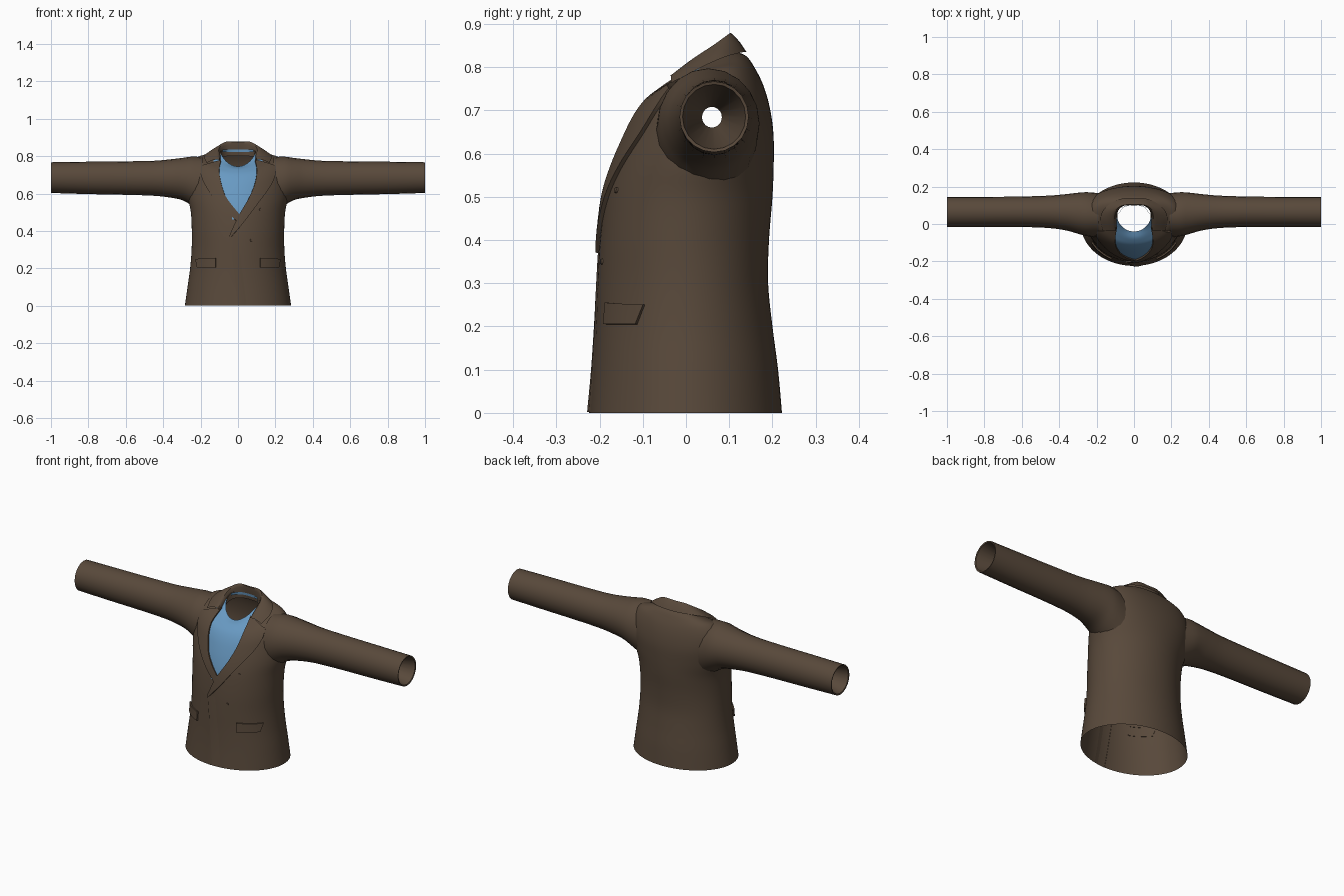
import bpy, bmesh, math
from mathutils import Vector
from mathutils.bvhtree import BVHTree

if "Cube" in bpy.data.objects:
    bpy.data.objects.remove(bpy.data.objects["Cube"])


def material(name, rgb):
    m = bpy.data.materials.new(name)
    m.diffuse_color = (*rgb, 1)
    m.use_nodes = True
    m.node_tree.nodes["Principled BSDF"].inputs["Base Color"].default_value = m.diffuse_color
    return m


BROWN = material("brown cloth", (0.098, 0.066, 0.043))
BLUE = material("blue shirt", (0.138, 0.32, 0.54))


def smooth(pts, n):
    """Catmull-Rom resampling of tuples, n steps per span."""
    out = []
    for i in range(len(pts) - 1):
        a, b, c, d = (pts[min(max(j, 0), len(pts) - 1)] for j in range(i - 1, i + 3))
        for k in range(n):
            t = k / n
            out.append(tuple(0.5 * (2 * q + (r - p) * t + (2 * p - 5 * q + 4 * r - s) * t * t
                                    + (3 * q - p - 3 * r + s) * t ** 3)
                             for p, q, r, s in zip(a, b, c, d)))
    return out + [tuple(pts[-1])]


def grid(name, rows, mats, closed=False, rule=None, keep=None):
    """Skin a list of point rows; rule picks the material, keep drops faces."""
    bm = bmesh.new()
    vs = [[bm.verts.new(p) for p in row] for row in rows]
    n = len(rows[0])
    for a, b in zip(vs, vs[1:]):
        for j in range(n if closed else n - 1):
            k = (j + 1) % n
            f = bm.faces.new((a[j], a[k], b[k], b[j]))
            c = f.calc_center_median()
            if rule:
                f.material_index = rule(c)
            if keep and not keep(c):
                bm.faces.remove(f)
    bmesh.ops.recalc_face_normals(bm, faces=bm.faces)
    me = bpy.data.meshes.new(name)
    bm.to_mesh(me)
    bm.free()
    for m in mats:
        me.materials.append(m)
    for p in me.polygons:
        p.use_smooth = True
    me.set_sharp_from_angle(angle=math.radians(40))
    ob = bpy.data.objects.new(name, me)
    bpy.context.collection.objects.link(ob)
    return ob


# Torso rings: z front, side, back; y front, side, back; half width
RINGS = [
    (0, 0, 0, -.224, 0, .222, .284),
    (.1, .1, .1, -.215, 0, .213, .270),
    (.2, .2, .2, -.209, 0, .200, .256),
    (.3, .3, .3, -.205, 0, .190, .248),
    (.4, .4, .4, -.199, 0, .192, .247),
    (.5, .5, .5, -.187, .01, .200, .252),
    (.57, .58, .58, -.170, .03, .203, .268),
    (.63, .67, .65, -.149, .05, .202, .273),
    (.67, .74, .71, -.131, .055, .193, .262),
    (.70, .788, .76, -.112, .06, .178, .225),
    (.72, .803, .80, -.092, .065, .158, .175),
    (.735, .812, .825, -.070, .06, .140, .130),
    (.745, .82, .835, -.040, .045, .118, .090),
]
SEG = 96


def ring(r):
    zf, zs, zb, yf, ym, yb, w = r
    pts = []
    for i in range(SEG):
        t = 2 * math.pi * i / SEG
        s = math.sin(t)
        pts.append((w * math.cos(t),
                    ym + (yb - yf) / 2 * s + ((yf + yb) / 2 - ym) * s * s,
                    zs + (zb - zf) / 2 * s + ((zf + zb) / 2 - zs) * s * s))
    return pts


def shirt_rule(c):
    half = min(.13, .02 + (c.z - .46) * .55)
    return 1 if c.z > .465 and c.y < .03 and abs(c.x) < half else 0


def not_armhole(c):
    return abs(c.x) < .2 or math.hypot(c.y - .06, c.z - .685) > .06


rows = [ring(r) for r in smooth(RINGS, 5)]
torso = grid("torso", rows, [BROWN, BLUE], True, shirt_rule, not_armhole)
flat = [Vector(p) for row in rows for p in row]
quads = [(i * SEG + j, i * SEG + (j + 1) % SEG, (i + 1) * SEG + (j + 1) % SEG, (i + 1) * SEG + j)
         for i in range(len(rows) - 1) for j in range(SEG)]
surface = BVHTree.FromPolygons(flat, quads)


def on_front(x, z, off):
    """Point on the torso front at x, z, lifted by off."""
    p, n, _, _ = surface.ray_cast(Vector((x, -1, z)), Vector((0, 1, 0)))
    if p is None or p.y > .08:
        p, n, _, _ = surface.find_nearest(Vector((x, -.04, z)))
    return p + n * (off if n.y < 0 else -off)


def snap(p, off):
    q, n, _, _ = surface.find_nearest(Vector(p))
    return q + n * (off if n.dot(q - Vector((0, .03, .65))) > 0 else -off)


def plate(name, left, right, h=.008, cols=8):
    """Raised cloth panel between two front outlines, with turned-down rim."""
    us = [(0, -.002)] + [(i / cols, h) for i in range(cols + 1)] + [(1, -.002)]
    pairs = list(zip(left, right))
    pairs = [(pairs[0], -.002)] + [(p, h) for p in pairs] + [(pairs[-1], -.002)]
    grid(name, [[on_front(a[0] + (b[0] - a[0]) * u, a[1] + (b[1] - a[1]) * u, min(o, e))
                 for u, o in us] for (a, b), e in pairs], [BROWN])


# Lapels: the wearer's left one runs further down over the other
plate("lapel_right",
      smooth([(-.195, .745), (-.196, .70), (-.165, .63), (-.11, .555), (-.005, .45)], 6),
      smooth([(-.09, .775), (-.1, .72), (-.088, .65), (-.06, .575), (.01, .485)], 6), .007)
plate("lapel_left",
      smooth([(.09, .775), (.1, .72), (.088, .65), (.055, .57), (0, .475), (-.046, .37)], 6),
      smooth([(.195, .745), (.196, .70), (.165, .63), (.1, .54), (.03, .445), (-.034, .37)], 6), .010)

# Front overlap: raised at the closing edge, fading into the torso
seam = smooth([(-.046, .375), (-.03, .25), (-.012, .1), (0, .002)], 6)
grid("front_overlap", [[on_front(x + dx, z, off) for dx, off in
                        ((0, -.002), (0, .005), (.03, .003), (.07, -.003))] for x, z in seam], [BROWN])

# Pocket flaps and buttons
for s, side in ((-1, "right"), (1, "left")):
    plate("pocket_flap_" + side,
          [(s * .118, .255 - .05 * i / 3) for i in range(4)],
          [(s * (.222 - .008 * i / 3), .25 - .045 * i / 3) for i in range(4)])
for i, (x, z) in enumerate(((.07, .35), (.12, .515))):
    grid("button_%d" % (i + 1),
         [[on_front(x + r * math.cos(a * math.pi / 6), z + r * math.sin(a * math.pi / 6), o)
           for a in range(12)] for r, o in ((.007, -.001), (.006, .004), (.0005, .004))],
         [BROWN], True)

# Collar, half path from back centre to front: stand, fold, outer edge
HALF = [
    ((0, .108, .80), (0, .100, .874), (0, .142, .837)),
    ((.05, .100, .80), (.062, .096, .873), (.08, .130, .832)),
    ((.085, .07, .795), (.098, .062, .848), (.15, .09, .815)),
    ((.09, .02, .78), (.104, .012, .815), (.18, .03, .80)),
    ((.095, -.025, .75), (.098, -.035, .778), (.168, -.035, .765)),
]
half = []
for inner, fold, outer in HALF:
    o = snap(outer, .008)
    mid = (Vector(fold) + o) / 2 + Vector((0, 0, .008))
    half.append((*inner, *fold, *mid, *o))
mirror = [tuple(-v if i % 3 == 0 else v for i, v in enumerate(r)) for r in half[:0:-1]]
collar = []
for r in smooth(mirror + half, 6):
    collar.append(smooth([r[i:i + 3] for i in (0, 3, 6, 9)], 4))
grid("collar", collar, [BROWN])

# Shirt band showing inside the back of the collar
band = smooth([(-.082, .055), (-.055, .091), (0, .101), (.055, .091), (.082, .055)], 6)
grid("shirt_collar", [[(x, y, .822), (x, y - .002, .836)] for x, y in band], [BLUE])

# Sleeves: x, z low and high, y front and back; then the lining narrowing inside
SLEEVE = [
    (.19, .50, .795, -.07, .165),
    (.25, .538, .797, -.065, .170),
    (.30, .565, .790, -.052, .167),
    (.36, .578, .783, -.035, .160),
    (.45, .588, .775, -.022, .152),
    (.60, .593, .772, -.016, .147),
    (.80, .597, .770, -.015, .145),
    (1.0, .603, .767, -.015, .145),
]
LINING = [(.998, .610, .760, -.008, .138), (.75, .660, .708, .037, .083)]
for s, side in ((-1, "right"), (1, "left")):
    tube = [[(s * x, (yf + yb) / 2 + (yb - yf) / 2 * math.cos(math.pi * a / 10),
              (lo + hi) / 2 + (hi - lo) / 2 * math.sin(math.pi * a / 10)) for a in range(20)]
            for x, lo, hi, yf, yb in smooth(SLEEVE, 4) + LINING]
    grid("sleeve_" + side, tube, [BROWN], True)
